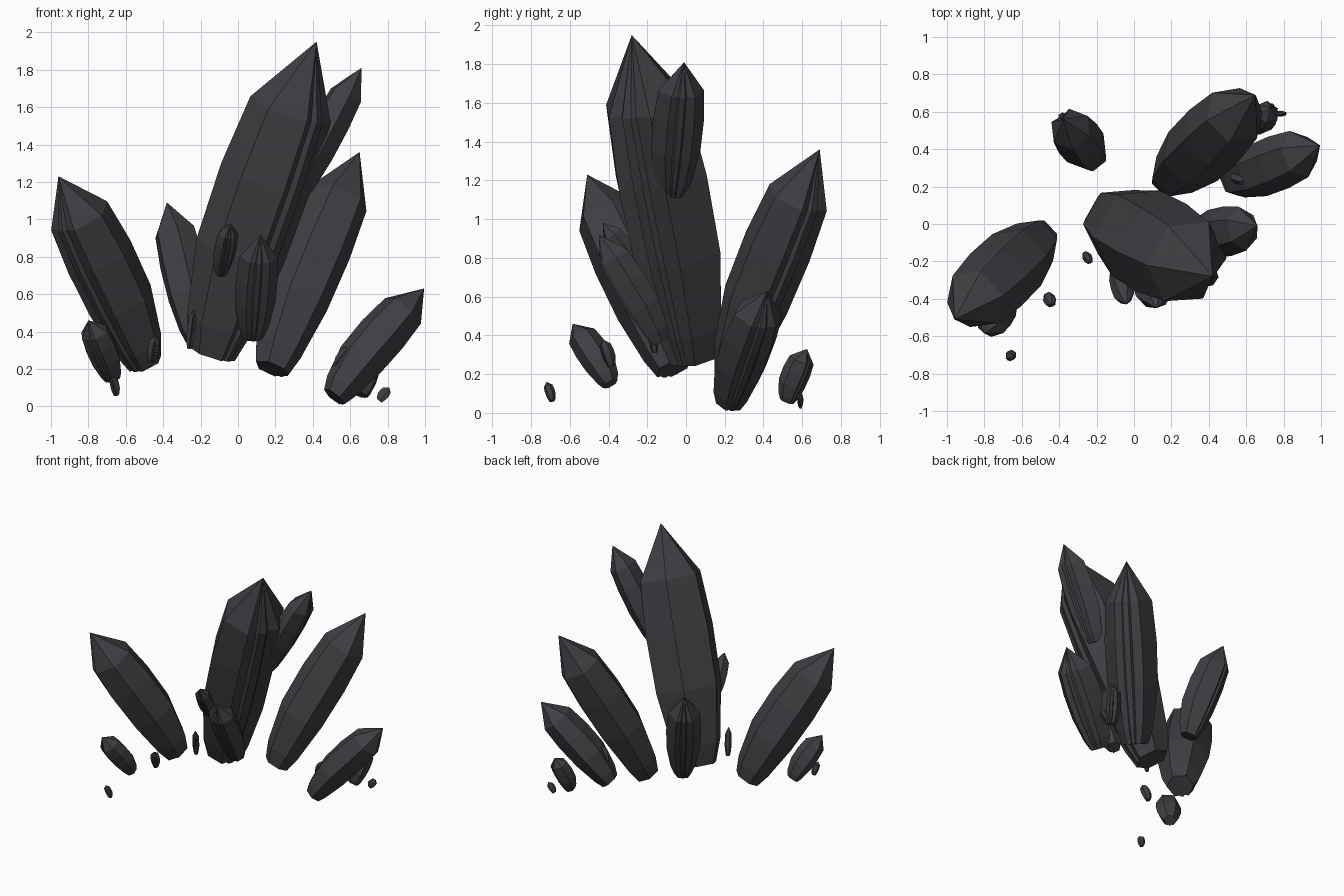
import bpy, bmesh
from math import sin, cos, radians
from mathutils import Vector

cube = bpy.data.objects.get("Cube")
if cube:
    bpy.data.objects.remove(cube)

# Dark mineral colour
stone = bpy.data.materials.new("dark_charcoal")
stone.use_nodes = True
colour = (0.05, 0.048, 0.055, 1)
stone.diffuse_color = colour
stone.node_tree.nodes["Principled BSDF"].inputs["Base Color"].default_value = colour

# Six-sided section with grooves on the outward face: (angle from outward, radius)
SECTION = [(-32, 1), (-17, .82), (-11, .92), (3, .93), (9, .83), (30, 1),
           (90, 1), (150, 1), (210, 1), (270, 1)]
# Rings from base to shoulder: (fraction of length, radius, bow)
RINGS = [(0, .5, 0), (.09, .7, .06), (.32, .95, .14), (.56, .98, .12), (.78, .88, .08)]


def crystal(name, base, tip, radius, flat=1.0):
    """Pointed faceted shard, grooved on its outward, lower side."""
    base, tip = Vector(base), Vector(tip)
    axis = tip - base
    direction = axis.normalized()
    out = Vector((axis.x, axis.y, 0)).normalized()
    out = (out - direction * out.dot(direction)).normalized()
    side = direction.cross(out)
    bm = bmesh.new()
    rings = []
    for t, size, bow in RINGS:
        centre = base + axis * t - out * bow * radius
        ring = []
        for angle, r in SECTION:
            a = radians(angle)
            r *= size * radius
            ring.append(bm.verts.new(centre + out * cos(a) * r + side * sin(a) * r * flat))
        rings.append(ring)
    point = bm.verts.new(tip)
    n = len(SECTION)
    bm.faces.new(reversed(rings[0]))
    for i in range(n):
        j = (i + 1) % n
        for low, high in zip(rings, rings[1:]):
            bm.faces.new((low[i], low[j], high[j], high[i]))
        bm.faces.new((rings[-1][i], rings[-1][j], point))
    bmesh.ops.recalc_face_normals(bm, faces=bm.faces)
    mesh = bpy.data.meshes.new(name)
    bm.to_mesh(mesh)
    bm.free()
    mesh.materials.append(stone)
    bpy.context.collection.objects.link(bpy.data.objects.new(name, mesh))


# Large shards
crystal("main_crystal", (-.14, .035, .28), (.42, -.28, 1.95), .25, 1.1)
crystal("left_summit_crystal", (.32, -.07, 1.13), (.66, -.01, 1.81), .105, 1.3)
crystal("right_front_crystal", (-.495, -.065, .23), (-.96, -.51, 1.23), .19, 1.05)
crystal("left_back_crystal", (.18, .23, .2), (.65, .69, 1.36), .185, 1.05)
crystal("right_back_crystal", (-.22, .355, .36), (-.38, .56, 1.09), .13)
crystal("left_low_crystal", (.515, .225, .05), (.995, .42, .63), .135, 1.12)

# Shards growing on the front of the main one
crystal("front_crystal", (.08, -.13, .37), (.12, -.45, .92), .1, 1.15)
crystal("front_bud", (-.09, -.23, .71), (-.04, -.43, .98), .062)

# Small outlying shards
crystal("right_small_crystal", (-.67, -.39, .15), (-.8, -.585, .46), .085, 1.1)
crystal("left_small_crystal", (.66, .52, .06), (.73, .625, .33), .075)

# Tiny chips
crystal("right_outer_chip", (-.65, -.69, .06), (-.67, -.72, .16), .026, 1.1)
crystal("right_inner_chip", (-.46, -.385, .24), (-.44, -.43, .38), .035)
crystal("centre_chip", (-.26, -.16, .31), (-.235, -.205, .52), .026)
crystal("left_outer_chip", (.755, .59, .03), (.81, .59, .1), .032, .5)
crystal("left_inner_chip", (.525, .255, .21), (.6, .23, .32), .032)
